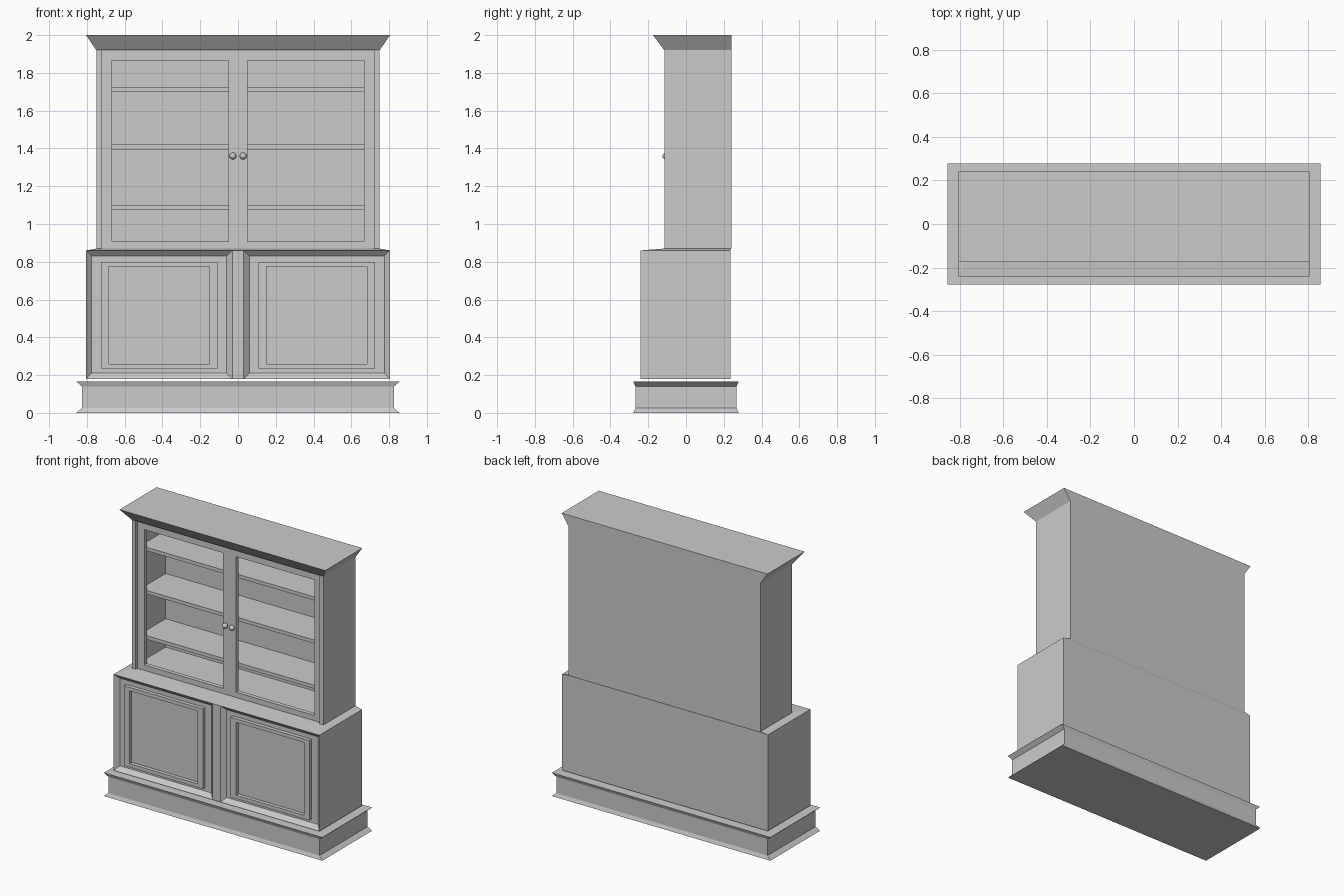
import bpy, bmesh, math

if "Cube" in bpy.data.objects:
    bpy.data.objects.remove(bpy.data.objects["Cube"])


def finish(name, bm):
    bmesh.ops.recalc_face_normals(bm, faces=bm.faces)
    me = bpy.data.meshes.new(name)
    bm.to_mesh(me)
    bm.free()
    ob = bpy.data.objects.new(name, me)
    bpy.context.collection.objects.link(ob)
    return ob


def loft(name, rings, cap_start=True, cap_end=True, closed=False):
    """Skin a list of 4-corner rings."""
    bm = bmesh.new()
    loops = [[bm.verts.new(p) for p in r] for r in rings]
    pairs = list(zip(loops, loops[1:]))
    if closed:
        pairs.append((loops[-1], loops[0]))
    for a, b in pairs:
        for i in range(4):
            j = (i + 1) % 4
            bm.faces.new((a[i], a[j], b[j], b[i]))
    if cap_start and not closed:
        bm.faces.new(loops[0])
    if cap_end and not closed:
        bm.faces.new(loops[-1])
    return finish(name, bm)


def flat(x, y0, y1, z):
    """Horizontal rectangle, symmetric in x."""
    return [(-x, y0, z), (x, y0, z), (x, y1, z), (-x, y1, z)]


def upright(s, x0, x1, z0, z1, y):
    """Rectangle facing the front, on side s."""
    return [(s * x0, y, z0), (s * x1, y, z0), (s * x1, y, z1), (s * x0, y, z1)]


def box(name, x0, x1, y0, y1, z0, z1, s=1):
    return loft(name, [upright(s, x0, x1, z0, z1, y) for y in (y0, y1)])


# Plinth with flared top and bottom edges
loft("plinth", [flat(.855, -.278, .278, 0), flat(.826, -.268, .268, .025),
                flat(.826, -.268, .268, .14), flat(.855, -.278, .278, .165)])

# Lower cabinet carcass, centre rib and slightly tapered top
box("lower_body", -.805, .805, -.20, .235, .18, .86)
box("centre_rib", -.03, .03, -.24, -.20, .18, .86)
loft("lower_top", [flat(.805, -.24, .235, .86), flat(.75, -.115, .24, .87)])

# Upper cabinet back, floor, ceiling, shelves and cornice
box("upper_back", -.72, .72, .22, .24, .87, 1.92)
box("upper_floor", -.72, .72, -.065, .22, .87, .90)
box("upper_ceiling", -.72, .72, -.065, .22, 1.89, 1.92)
for i, z in enumerate((1.075, 1.395, 1.70)):
    box(f"shelf_{i + 1}", -.72, .72, -.06, .22, z, z + .025)
loft("cornice", [flat(.75, -.115, .24, 1.92), flat(.805, -.175, .24, 2.0)])

for s, side in ((-1, "left"), (1, "right")):
    # Lower door: bevelled surround, raised moulding, recessed panel
    loft(f"lower_door_{side}", [
        upright(s, .03, .805, .18, .86, -.20),
        upright(s, .03, .805, .18, .86, -.24),
        upright(s, .06, .775, .21, .83, -.212),
        upright(s, .108, .725, .235, .80, -.212),
        upright(s, .108, .725, .235, .80, -.238),
        upright(s, .152, .683, .26, .775, -.238),
        upright(s, .152, .683, .26, .775, -.212)], cap_start=False)

    # Upper cabinet side and open door frame
    box(f"upper_side_{side}", .72, .75, -.115, .24, .87, 1.92, s)
    outer, inner = (0, .72, .87, 1.92), (.05, .667, .907, 1.865)
    loft(f"upper_door_{side}", [upright(s, *outer, -.095), upright(s, *inner, -.095),
                                upright(s, *inner, -.065), upright(s, *outer, -.065)],
         closed=True)

    # Round door knob
    bpy.ops.mesh.primitive_uv_sphere_add(segments=16, ring_count=10, radius=.018,
                                         location=(s * .027, -.107, 1.36),
                                         rotation=(math.pi / 2, 0, 0))
    bpy.context.object.name = f"knob_{side}"
    bpy.ops.object.shade_smooth_by_angle()
